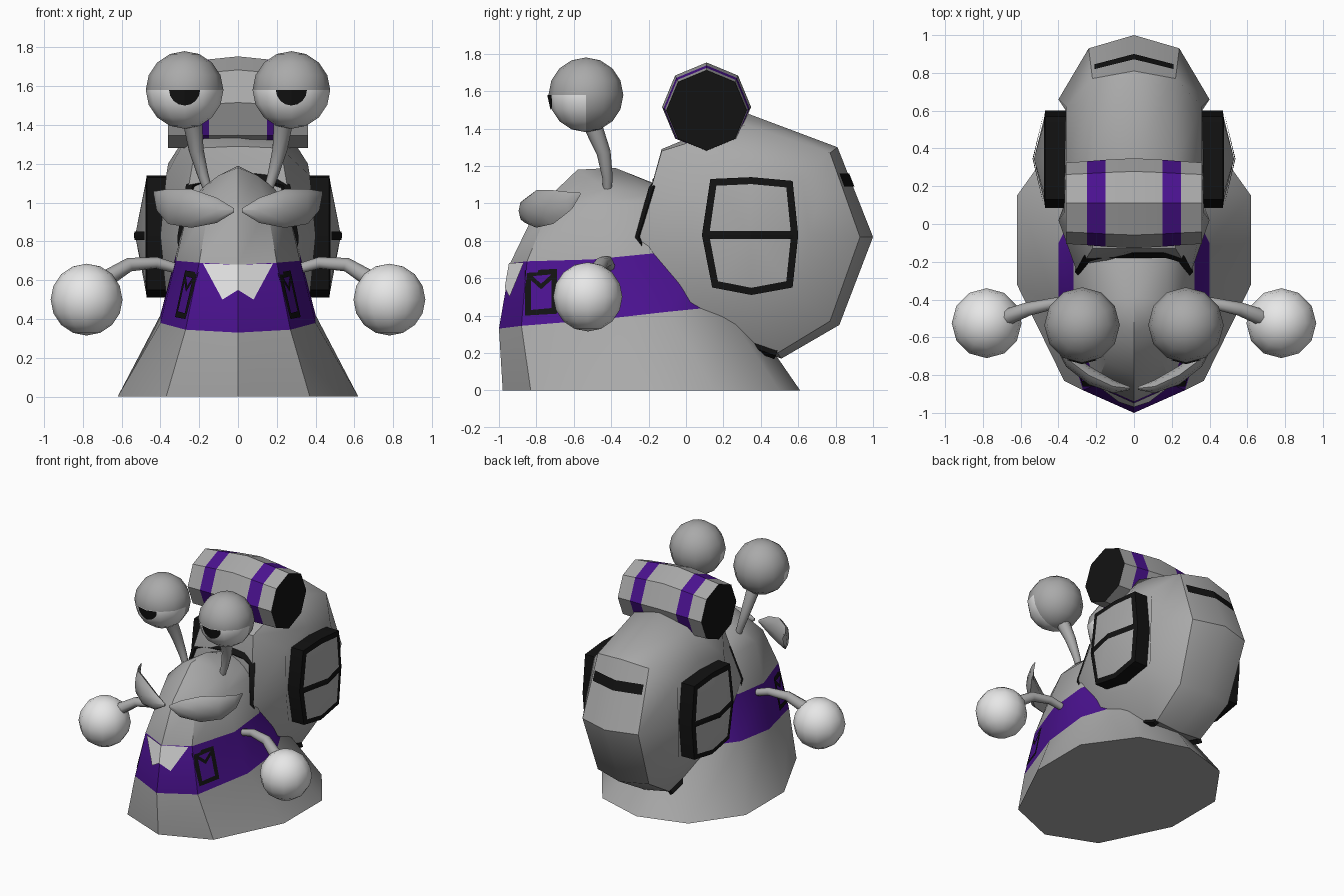
import bpy, bmesh, math
from mathutils import Vector
from mathutils.bvhtree import BVHTree

if "Cube" in bpy.data.objects:
    bpy.data.objects.remove(bpy.data.objects["Cube"])


def material(name, rgb):
    m = bpy.data.materials.new(name)
    m.use_nodes = True
    m.diffuse_color = (*rgb, 1)
    bsdf = next(n for n in m.node_tree.nodes if n.type == 'BSDF_PRINCIPLED')
    bsdf.inputs["Base Color"].default_value = (*rgb, 1)
    return m


grey = material("grey", (0.4, 0.4, 0.4))
white = material("white", (0.8, 0.8, 0.8))
black = material("black", (0.006, 0.006, 0.006))
purple = material("purple", (0.07, 0.006, 0.28))


def finish(name, bm, mats, angle=40, fix=True):
    if fix:
        bmesh.ops.recalc_face_normals(bm, faces=bm.faces)
    mesh = bpy.data.meshes.new(name)
    bm.to_mesh(mesh)
    bm.free()
    for m in mats:
        mesh.materials.append(m)
    ob = bpy.data.objects.new(name, mesh)
    bpy.context.collection.objects.link(ob)
    bpy.ops.object.select_all(action='DESELECT')
    ob.select_set(True)
    bpy.context.view_layer.objects.active = ob
    bpy.ops.object.shade_smooth_by_angle(angle=math.radians(angle))
    return ob


def loft(name, rings, mats, bands=None, caps=(0, 0), tip=None, angle=40):
    """Skin closed rings; bands gives the material slot of each span."""
    bm = bmesh.new()
    loops = [[bm.verts.new(p) for p in r] for r in rings]
    for i, (a, b) in enumerate(zip(loops, loops[1:])):
        for j in range(len(a)):
            k = (j + 1) % len(a)
            f = bm.faces.new((a[j], a[k], b[k], b[j]))
            f.material_index = bands[i] if bands else 0
    bm.faces.new(loops[0]).material_index = caps[0]
    last = loops[-1]
    if tip:
        t = bm.verts.new(tip)
        for j in range(len(last)):
            f = bm.faces.new((last[j], last[(j + 1) % len(last)], t))
            f.material_index = caps[1]
    else:
        bm.faces.new(last).material_index = caps[1]
    return finish(name, bm, mats, angle)


def flip(points):
    return [(-x, y, z) for x, y, z in points]


def tube(name, path, radii, mat, sides=8):
    pts = [Vector(p) for p in path]
    rings = []
    for i, p in enumerate(pts):
        d = (pts[min(i + 1, len(pts) - 1)] - pts[max(i - 1, 0)]).normalized()
        u = d.cross(Vector((0, 1, 0.1))).normalized()
        v = d.cross(u)
        turn = [math.tau * k / sides for k in range(sides)]
        rings.append([p + (u * math.cos(t) + v * math.sin(t)) * radii[i] for t in turn])
    return loft(name, rings, [mat], angle=60)


def ball(name, centre, radius, mats, rule=None):
    bm = bmesh.new()
    bmesh.ops.create_uvsphere(bm, u_segments=12, v_segments=8, radius=radius)
    for f in bm.faces:
        f.material_index = int(bool(rule and rule(f.calc_center_median())))
    bmesh.ops.translate(bm, verts=bm.verts, vec=centre)
    return finish(name, bm, mats, 60)


def plate(name, polys, target, aim, mat):
    """Lay flat polygons on a target's surface, thrown along the aim axis."""
    tree = BVHTree.FromPolygons([v.co for v in target.data.vertices],
                                [p.vertices for p in target.data.polygons])
    d = Vector(aim)
    bm = bmesh.new()
    for poly in polys:
        pts = []
        for u, v in poly:
            start = Vector((0, u, v) if d.x else (u, 0, v)) - d * 3
            hit = tree.ray_cast(start, d)[0]
            if hit:
                pts.append(hit - d * 0.007)
        if len(pts) > 2:
            f = bm.faces.new([bm.verts.new(p) for p in pts])
            f.normal_update()
            if f.normal.dot(d) > 0:
                f.normal_flip()
    return finish(name, bm, [mat], fix=False)


# Body: a ten-sided foot rising to a head, with the shirt as one band
halves = [
    [(0, -.98, 0), (.37, -.83, 0), (.62, -.32, 0), (.62, .15, 0), (.37, .5, 0), (0, .61, 0)],
    [(0, -1, .33), (.27, -.88, .345), (.4, -.45, .38), (.4, -.1, .42), (.25, .2, .45), (0, .3, .45)],
    [(0, -.94, .68), (.2, -.85, .69), (.32, -.5, .7), (.32, -.2, .73), (.2, .1, .75), (0, .2, .75)],
    [(0, -.8, .97), (.15, -.73, .98), (.25, -.5, 1), (.25, -.2, 1), (.15, .05, 1), (0, .1, 1)],
    [(0, -.58, 1.18), (.1, -.52, 1.14), (.18, -.42, 1.08), (.17, -.18, 1.05), (.1, 0, 1.03), (0, 0, 1.04)],
]
body = loft("body", [h + flip(h[-2:0:-1]) for h in halves], [grey, purple],
            bands=[0, 1, 0, 0], tip=(0, -.38, 1.19))

# Shell: side profiles from one flank to the other
middle = [(0, -.2, .82), (0, -.13, 1.29), (0, .33, 1.48), (0, .81, 1.3),
          (0, 1, .82), (0, .82, .35), (0, .51, .17), (0, -.09, .39)]
shoulder = [(.3, -.26, .82), (.22, -.13, 1.28), (.22, .32, 1.42), (.22, .77, 1.27),
            (.24, .93, .82), (.22, .77, .37), (.2, .49, .2), (.26, -.09, .4)]
flank = [(.4, .02, .83), (.37, .06, 1.14), (.36, .35, 1.2), (.36, .62, 1.14),
         (.4, .66, .83), (.36, .6, .52), (.34, .36, .46), (.37, .1, .52)]
shell = loft("shell", [flip(flank), flip(shoulder), middle, shoulder, flank], [grey])
plate("shell_back_stripe",
      [[(0, 1.09), (s * .21, 1.09), (s * .21, 1.16), (0, 1.16)] for s in (1, -1)],
      shell, (0, -1, 0), black)

# Bedroll with two straps and dark ends
rings = []
for x, r in [(-.36, .215), (-.25, .222), (-.15, .23), (0, .238), (.15, .23), (.25, .222), (.36, .215)]:
    zc = 1.515 - abs(x) * .05
    rings.append([(x, .11 + r * math.sin(k * math.pi / 4), zc + r * math.cos(k * math.pi / 4))
                  for k in range(8)])
loft("bedroll", rings, [grey, purple, black], bands=[0, 1, 0, 0, 1, 0], caps=(2, 2))

# Collar in two halves that meet at the front ridge
plate("collar", [[(0, .68), (0, .55), (s * .08, .5), (s * .18, .685)] for s in (1, -1)],
      body, (0, 1, 0), white)

outline = [(.13, 1.13), (.35, 1.14), (.57, 1.12), (.6, .83),
           (.57, .55), (.35, .51), (.14, .55), (.085, .83)]
inset = [(.345 + (y - .345) * .85, .83 + (z - .83) * .88) for y, z in outline]
rect = [(-.86, .4), (-.86, .64), (-.69, .65), (-.69, .41)]
inner = [(-.83, .43), (-.83, .61), (-.72, .62), (-.72, .44)]
frame = [[rect[i], rect[(i + 1) % 4], inner[(i + 1) % 4], inner[i]] for i in range(4)]
flap = [[(a, .62), (-.775, .57), (-.775, .54), (a, .59)] for a in (-.83, -.72)]

# Paired parts
for side, s in (("left", 1), ("right", -1)):
    def mir(points):
        return [(s * x, y, z) for x, y, z in points]

    # Side pocket: dark frame, domed panel and a strap
    pocket = loft(side + "_side_pocket",
                  [[(s * .35, y, z) for y, z in outline],
                   [(s * .47, y, z) for y, z in outline],
                   [(s * .476, y, z) for y, z in inset]],
                  [black, grey], bands=[0, 0], caps=(0, 1), tip=(s * .53, .345, .83), angle=30)
    plate(side + "_pocket_strap",
          [[(a, z), (.345, z), (.345, z + .022), (a, z + .022)]
           for a in (.115, .575) for z in (.808, .83)],
          pocket, (-s, 0, 0), black)

    # Shirt pocket outline with pointed flap
    plate(side + "_shirt_pocket", frame + flap, body, (-s, 0, 0), black)

    # Rim where the shell meets the body
    tube(side + "_shell_rim",
         mir([(0, -.15, 1.13), (.17, -.15, 1.11), (.24, -.17, 1.08), (.295, -.255, .82),
              (.26, -.09, .4), (.2, .48, .19)]),
         [.03, .03, .03, .018, .018, .025], black, 4)

    # Eye with heavy lid, half pupil and stalk
    eye = ball(side + "_eye", (s * .275, -.535, 1.58), .2, [grey, white],
               lambda c: c.z < 0 and c.y < 0)
    arc = [(.08 * math.cos(k * math.pi / 8), 1.58 - .08 * math.sin(k * math.pi / 8))
           for k in range(9)]
    plate(side + "_pupil",
          [[(s * .275, 1.58), (s * .275 + a[0], a[1]), (s * .275 + b[0], b[1])]
           for a, b in zip(arc, arc[1:])],
          eye, (0, 1, 0), black)
    tube(side + "_eye_stalk",
         mir([(.15, -.42, 1.05), (.18, -.42, 1.14), (.215, -.44, 1.27), (.235, -.5, 1.42)]),
         [.022, .028, .038, .05], grey)

    # Arm and ball hand
    tube(side + "_arm",
         mir([(.28, -.4, .65), (.42, -.42, .69), (.56, -.45, .68), (.69, -.5, .6)]),
         [.025, .03, .036, .045], grey)
    ball(side + "_hand", (s * .78, -.525, .5), .185, [white])

    # Moustache half: a curved leaf of oval sections
    leaf = []
    for x, y, z, deep, tall in [(.02, -.87, .96, .008, .01), (.11, -.86, .96, .035, .065),
                                (.24, -.8, .97, .05, .1), (.36, -.71, .98, .045, .09),
                                (.42, -.62, 1.01, .02, .05), (.435, -.57, 1.05, .006, .01)]:
        leaf.append([(s * x, y + deep * math.cos(k * math.pi / 4),
                      z + tall * math.sin(k * math.pi / 4)) for k in range(8)])
    loft(side + "_moustache", leaf, [grey], angle=50)
